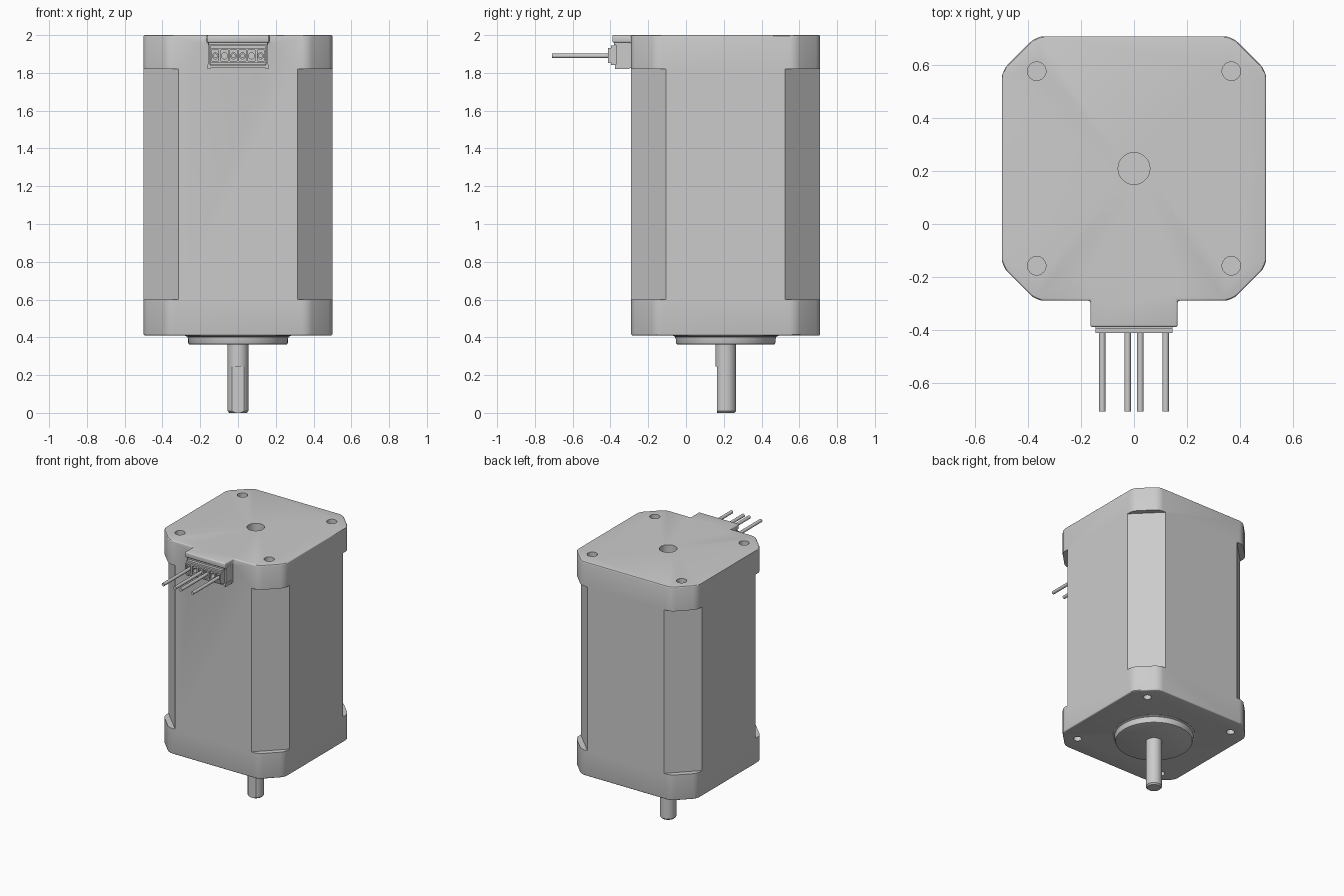
import bpy, bmesh, math
from mathutils import Matrix, Vector

cube = bpy.data.objects.get("Cube")
if cube:
    bpy.data.objects.remove(cube, do_unlink=True)

CY = 0.21          # motor axis in y
PIN_Z = 1.89       # height of the wires

grey = bpy.data.materials.new("motor grey")
grey.use_nodes = True
COLOUR = (0.6, 0.6, 0.6, 1)
grey.diffuse_color = COLOUR
grey.node_tree.nodes["Principled BSDF"].inputs["Base Color"].default_value = COLOUR


def finish(name, bm):
    bmesh.ops.recalc_face_normals(bm, faces=bm.faces)
    mesh = bpy.data.meshes.new(name)
    bm.to_mesh(mesh)
    bm.free()
    mesh.materials.append(grey)
    obj = bpy.data.objects.new(name, mesh)
    bpy.context.collection.objects.link(obj)
    return obj


def box(name, lo, hi, turn=0):
    bm = bmesh.new()
    lo, hi = Vector(lo), Vector(hi)
    bmesh.ops.create_cube(bm, size=1)
    bmesh.ops.scale(bm, vec=hi - lo, verts=bm.verts)
    bmesh.ops.rotate(bm, matrix=Matrix.Rotation(turn, 3, 'Z'), verts=bm.verts)
    bmesh.ops.translate(bm, vec=(lo + hi) / 2, verts=bm.verts)
    return finish(name, bm)


def rod(name, start, end, radius, sides=32):
    start, end = Vector(start), Vector(end)
    axis = end - start
    bm = bmesh.new()
    bmesh.ops.create_cone(bm, cap_ends=True, segments=sides, radius1=radius,
                          radius2=radius, depth=axis.length)
    turn = axis.to_track_quat('Z', 'Y').to_matrix()
    bmesh.ops.rotate(bm, matrix=turn, verts=bm.verts)
    bmesh.ops.translate(bm, vec=(start + end) / 2, verts=bm.verts)
    return finish(name, bm)


def lathe(name, profile, steps=64):
    bm = bmesh.new()
    verts = [bm.verts.new((r, 0, z)) for r, z in profile]
    edges = [bm.edges.new(pair) for pair in zip(verts, verts[1:])]
    bmesh.ops.spin(bm, geom=verts + edges, cent=(0, 0, 0), axis=(0, 0, 1),
                   angle=math.tau, steps=steps)
    bmesh.ops.remove_doubles(bm, verts=bm.verts, dist=1e-5)
    bmesh.ops.translate(bm, vec=(0, CY, 0), verts=bm.verts)
    return finish(name, bm)


def apply(obj, kind, **settings):
    mod = obj.modifiers.new(kind, kind)
    for key, value in settings.items():
        setattr(mod, key, value)
    bpy.context.view_layer.objects.active = obj
    bpy.ops.object.modifier_apply(modifier=mod.name)


def combine(obj, tools, operation):
    for tool in tools:
        apply(obj, 'BOOLEAN', object=tool, operation=operation, solver='EXACT')
        bpy.data.objects.remove(tool, do_unlink=True)


def smooth(obj):
    bpy.ops.object.select_all(action='DESELECT')
    obj.select_set(True)
    bpy.context.view_layer.objects.active = obj
    bpy.ops.object.shade_smooth_by_angle(angle=math.radians(30))


# Motor body: square prism with softened chamfered corners
body = box("motor_body", (-0.5, CY - 0.5, 0.41), (0.5, CY + 0.5, 2))
for width, segments in ((0.13, 1), (0.03, 4)):
    bm = bmesh.new()
    bm.from_mesh(body.data)
    upright = [e for e in bm.edges
               if abs(e.verts[0].co.z - e.verts[1].co.z) > 1]
    bmesh.ops.bevel(bm, geom=upright, offset=width, segments=segments,
                    profile=0.5, affect='EDGES')
    bm.to_mesh(body.data)
    bm.free()

# Lip over the connector, then soft outer edges
combine(body, [box("lip", (-0.165, -0.39, 1.96), (0.165, -0.2, 2))], 'UNION')
apply(body, 'BEVEL', width=0.008, segments=3, limit_method='ANGLE',
      angle_limit=math.radians(40))

# Corner recesses, screw holes and rear shaft hole
cutters = [rod("centre_hole", (0, CY, 1.92), (0, CY, 2.1), 0.06, 48)]
cut = (1 - 0.185) / math.sqrt(2)
for sx in (-1, 1):
    for sy in (-1, 1):
        mid = Vector((sx, sy, 0)).normalized() * (cut + 0.2)
        mid.y += CY
        half = Vector((0.2, 0.2, 0))
        cutters.append(box("recess", mid - half + Vector((0, 0, 0.6)),
                           mid + half + Vector((0, 0, 1.82)), math.pi / 4))
        x, y = sx * 0.368, CY + sy * 0.368
        cutters.append(rod("top_hole", (x, y, 1.9), (x, y, 2.1), 0.035))
        cutters.append(rod("bottom_hole", (x, y, 0.3), (x, y, 0.5), 0.028))
combine(body, cutters, 'DIFFERENCE')
smooth(body)

# Round pilot flange under the body
smooth(lathe("pilot_flange", [(0, 0.42), (0.28, 0.42), (0.28, 0.408),
                              (0.268, 0.403), (0.264, 0.39), (0.264, 0.372),
                              (0.26, 0.364), (0.252, 0.361), (0, 0.361)]))

# Output shaft with a flat on the front
shaft = lathe("shaft", [(0, 0.4), (0.055, 0.4), (0.055, 0.01),
                        (0.046, 0), (0, 0)], 48)
combine(shaft, [box("flat", (-0.1, 0, -0.1), (0.1, CY - 0.045, 0.245))],
        'DIFFERENCE')
smooth(shaft)

# Connector socket, open at the front
socket = box("connector_socket", (-0.16, -0.37, 1.825), (0.16, -0.27, 1.965))
combine(socket, [box("cavity", (-0.148, -0.5, 1.838), (0.148, -0.31, 1.95))],
        'DIFFERENCE')
for sx in (-1, 1):
    box("socket_foot", (sx * 0.154 - 0.008, -0.376, 1.82),
        (sx * 0.154 + 0.008, -0.3, 1.845))
box("socket_top_rail", (-0.155, -0.38, 1.948), (0.155, -0.29, 1.965))

# Plug with six terminal windows
plug = box("plug", (-0.146, -0.397, 1.842), (0.146, -0.32, 1.945))
combine(plug, [box("plug_face", (-0.146, -0.413, 1.852),
                   (0.146, -0.35, 1.932))], 'UNION')
windows = []
for i in range(6):
    x = -0.12 + i * 0.048
    windows.append(box("window", (x - 0.018, -0.5, 1.862),
                       (x + 0.018, -0.4, 1.922)))
    windows.append(rod("terminal", (x, -0.5, PIN_Z), (x, -0.36, PIN_Z), 0.016, 20))
combine(plug, windows, 'DIFFERENCE')
smooth(plug)

# Four straight wires
for number, x in enumerate((-0.12, -0.024, 0.024, 0.12), 1):
    smooth(rod(f"wire_{number}", (x, -0.71, PIN_Z), (x, -0.34, PIN_Z), 0.012, 20))
